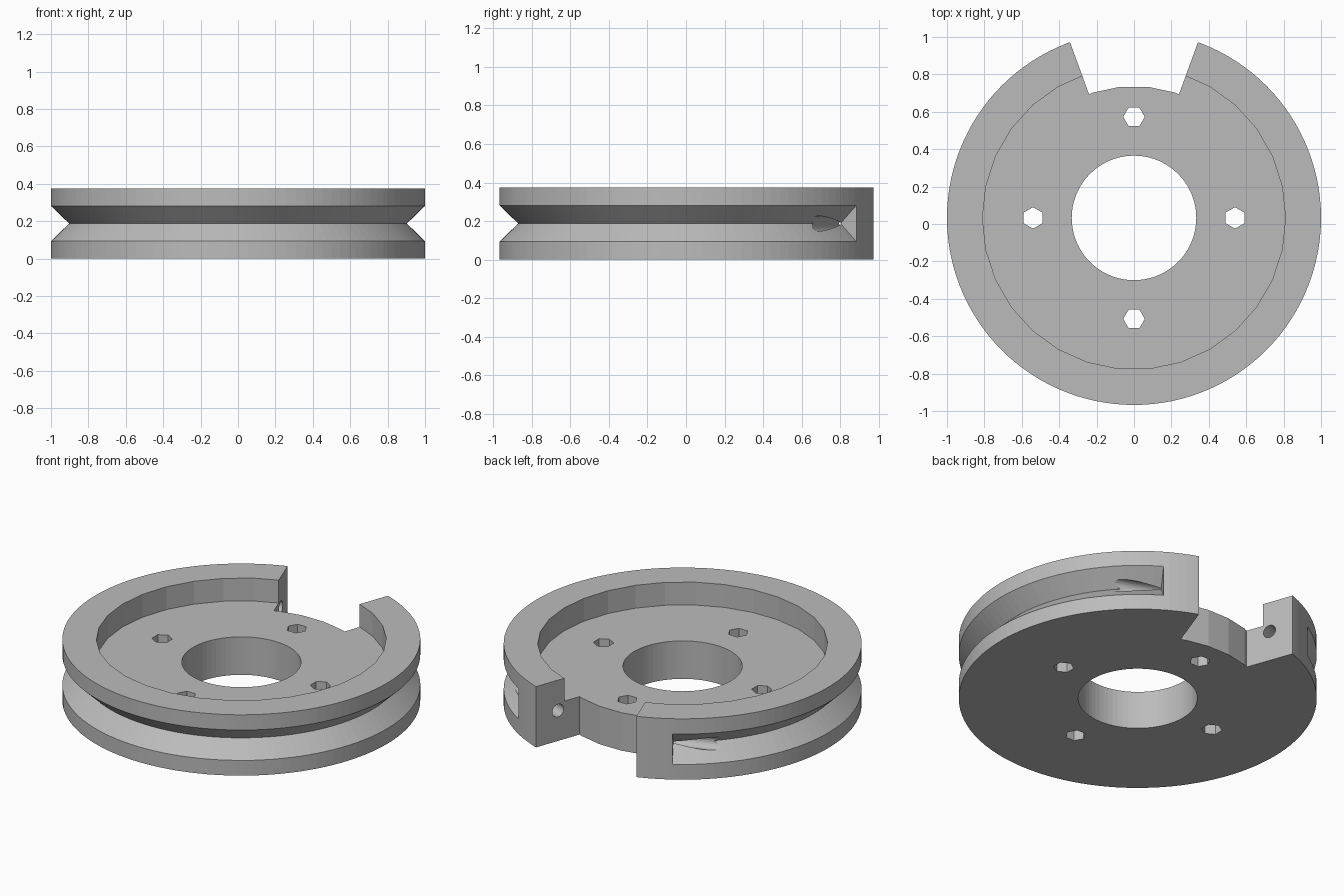
import bpy, bmesh, math
from mathutils import Vector, Matrix

if "Cube" in bpy.data.objects:
    bpy.data.objects.remove(bpy.data.objects["Cube"])

CY = 0.0325          # axis of the wheel is slightly off the bounding-box centre
H = 0.375            # overall thickness
MID = H / 2          # groove height
FLOOR = 0.234        # height of the recessed web

grey = bpy.data.materials.new("neutral grey")
grey.diffuse_color = (0.5, 0.5, 0.5, 1)
grey.use_nodes = True
grey.node_tree.nodes["Principled BSDF"].inputs["Base Color"].default_value = grey.diffuse_color


def polar(r, deg):
    a = math.radians(deg)
    return (r * math.cos(a), r * math.sin(a))


def ngon(r, n, centre=(0, 0), start=0):
    pts = [polar(r, start + 360 * i / n) for i in range(n)]
    return [(centre[0] + x, centre[1] + y) for x, y in pts]


def loft(name, rings, closed=False):
    """Solid skinned through a list of equally sized point rings."""
    bm = bmesh.new()
    loops = [[bm.verts.new(p) for p in ring] for ring in rings]
    n = len(loops[0])
    for a, b in zip(loops, loops[1:]):
        for i in range(n):
            j = (i + 1) % n
            bm.faces.new((a[i], a[j], b[j], b[i]))
    bm.faces.new(loops[0][::-1])
    bm.faces.new(loops[-1])
    bmesh.ops.recalc_face_normals(bm, faces=bm.faces)
    mesh = bpy.data.meshes.new(name)
    bm.to_mesh(mesh)
    bm.free()
    mesh.materials.append(grey)
    obj = bpy.data.objects.new(name, mesh)
    bpy.context.collection.objects.link(obj)
    obj.location.y = CY
    return obj


def prism(name, pts, z0, z1):
    return loft(name, [[(x, y, z) for x, y in pts] for z in (z0, z1)])


def cut(body, cutter):
    bpy.context.view_layer.objects.active = body
    mod = body.modifiers.new("cut", 'BOOLEAN')
    mod.operation = 'DIFFERENCE'
    mod.solver = 'EXACT'
    mod.object = cutter
    bpy.ops.object.modifier_apply(modifier=mod.name)
    bpy.data.objects.remove(cutter)


# Solid disc
body = prism("pulley_body", ngon(1.0, 120), 0, H)

# Recess in the top, central bore
cut(body, prism("recess_cutter", ngon(0.81, 30), FLOOR, H + 0.1))
cut(body, prism("bore_cutter", ngon(0.333, 72), -0.1, H + 0.1))

# Four hexagonal bolt holes
for k in range(4):
    a = 90 * k
    cut(body, prism("bolt_cutter", ngon(0.0575, 6, polar(0.54, a), a + 90), -0.1, H + 0.1))

# Wedge notch at the back, with a rounded inner edge
arc = [polar(0.703, 70)] + [polar(0.705, a) for a in (72, 84, 96, 108)] + [polar(0.703, 110)]
cut(body, prism("notch_cutter", arc + [polar(1.2, 110), polar(1.3, 90), polar(1.2, 70)], -0.1, H + 0.1))

# V groove around the rim, stopping short of the notch
START, END, STEPS = 121.7, 418.3, 99
rings = []
for i in range(STEPS + 1):
    a = START + (END - START) * i / STEPS
    rings.append([(*polar(r, a), MID + dz) for r, dz in ((0.903, 0), (1.1, 0.19), (1.1, -0.19))])
cut(body, loft("groove_cutter", rings))

# Cord tunnels from the notch walls into the groove
for side in (1, -1):
    start = Vector((*polar(0.85, 70), MID))
    along = Vector((math.sin(math.radians(70)), -math.cos(math.radians(70)), 0))
    across = Vector((*polar(1, 70), 0))
    rings = []
    for t in (-0.08, 0.5):
        ring = [start + along * t + across * u + Vector((0, 0, v)) for u, v in ngon(0.039, 24)]
        rings.append([(side * p.x, p.y, p.z) for p in ring])
    cut(body, loft("tunnel_cutter", rings))
